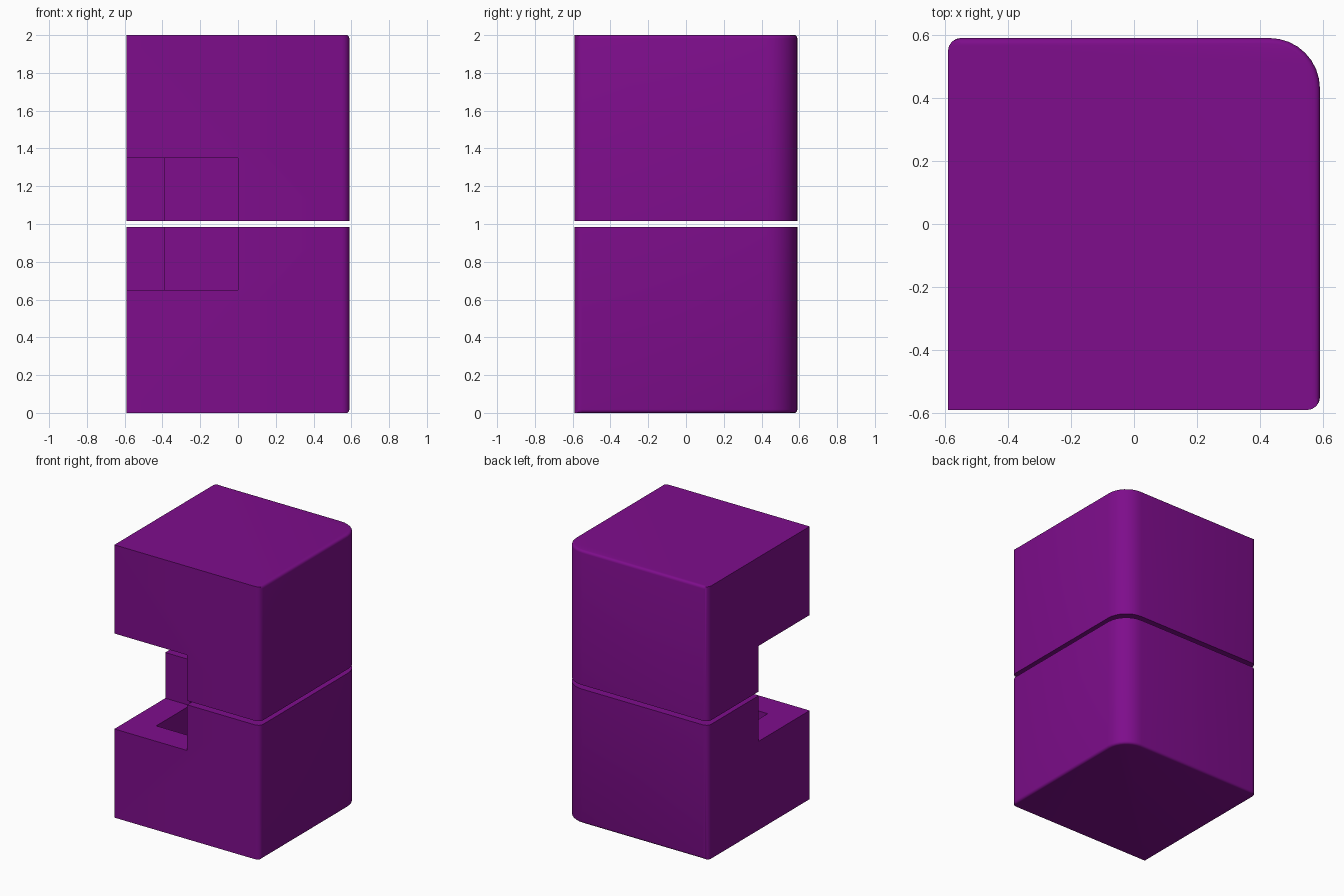
import bpy, bmesh
from math import sin, cos, pi
from mathutils import Matrix

HALF = 0.59      # half width of the boxes
WALL = 0.2       # shell thickness
HEIGHT = 0.985   # height of each box
NOTCH_Z = 0.65   # height of the corner cutout floor

cube = bpy.data.objects.get("Cube")
if cube:
    bpy.data.objects.remove(cube, do_unlink=True)

purple = bpy.data.materials.new("purple")
purple.use_nodes = True
color = (0.209, 0.004, 0.262, 1)
purple.diffuse_color = color
purple.node_tree.nodes["Principled BSDF"].inputs["Base Color"].default_value = color


def corner(sx, sy, radius, start, steps):
    """Points of one rounded corner, counter-clockwise."""
    cx, cy = sx * (HALF - radius), sy * (HALF - radius)
    return [(cx + radius * cos(start + i * pi / 2 / steps),
             cy + radius * sin(start + i * pi / 2 / steps)) for i in range(steps + 1)]


def link(name, bm):
    mesh = bpy.data.meshes.new(name)
    bmesh.ops.recalc_face_normals(bm, faces=bm.faces)
    bm.to_mesh(mesh)
    bm.free()
    obj = bpy.data.objects.new(name, mesh)
    bpy.context.collection.objects.link(obj)
    return obj


def cutter(name, low, high):
    bm = bmesh.new()
    bmesh.ops.create_cube(bm, size=1)
    for v in bm.verts:
        v.co = [h if c > 0 else l for c, l, h in zip(v.co, low, high)]
    obj = link(name, bm)
    obj.hide_render = True
    return obj


def half_box(name, flipped):
    # Outer block: one sharp, two tight and one wide vertical corner
    outline = [(-HALF, -HALF)]
    outline += corner(1, -1, 0.04, -pi / 2, 4)
    outline += corner(1, 1, 0.16, 0, 8)
    outline += corner(-1, 1, 0.04, pi / 2, 4)
    bm = bmesh.new()
    base = bm.faces.new([bm.verts.new((x, y, 0)) for x, y in outline])
    rim = bmesh.ops.extrude_face_region(bm, geom=[base], use_keep_orig=True)
    top = [g for g in rim["geom"] if isinstance(g, bmesh.types.BMVert)]
    bmesh.ops.translate(bm, verts=top, vec=(0, 0, HEIGHT))
    # Soft outer edge along the two sides meeting at the wide corner
    soft = [e for e in bm.edges if all(v.co.z < 0.01 for v in e.verts)
            and sum(v.co.x + v.co.y for v in e.verts) > 0.04]
    bmesh.ops.bevel(bm, geom=soft, offset=0.018, segments=3, profile=0.5, affect='EDGES')
    obj = link(name, bm)

    # Hollow inside and open corner cutout
    inner = HALF - WALL
    cutters = [cutter("cavity_cutter", (-inner, -inner, WALL), (inner, inner, 2)),
               cutter("corner_cutter", (-1, -1, NOTCH_Z), (0, 0, 2))]
    bpy.context.view_layer.objects.active = obj
    for c in cutters:
        mod = obj.modifiers.new(c.name, 'BOOLEAN')
        mod.operation = 'DIFFERENCE'
        mod.solver = 'EXACT'
        mod.object = c
        bpy.ops.object.modifier_apply(modifier=mod.name)
        bpy.data.objects.remove(c, do_unlink=True)

    if flipped:
        obj.data.transform(Matrix.Translation((0, 0, 2)) @ Matrix.Diagonal((1, 1, -1, 1)))
        obj.data.flip_normals()
    obj.data.materials.clear()
    obj.data.materials.append(purple)
    bpy.ops.object.select_all(action='DESELECT')
    obj.select_set(True)
    bpy.ops.object.shade_smooth_by_angle(angle=0.6)


half_box("lower_box", False)
half_box("upper_box", True)
